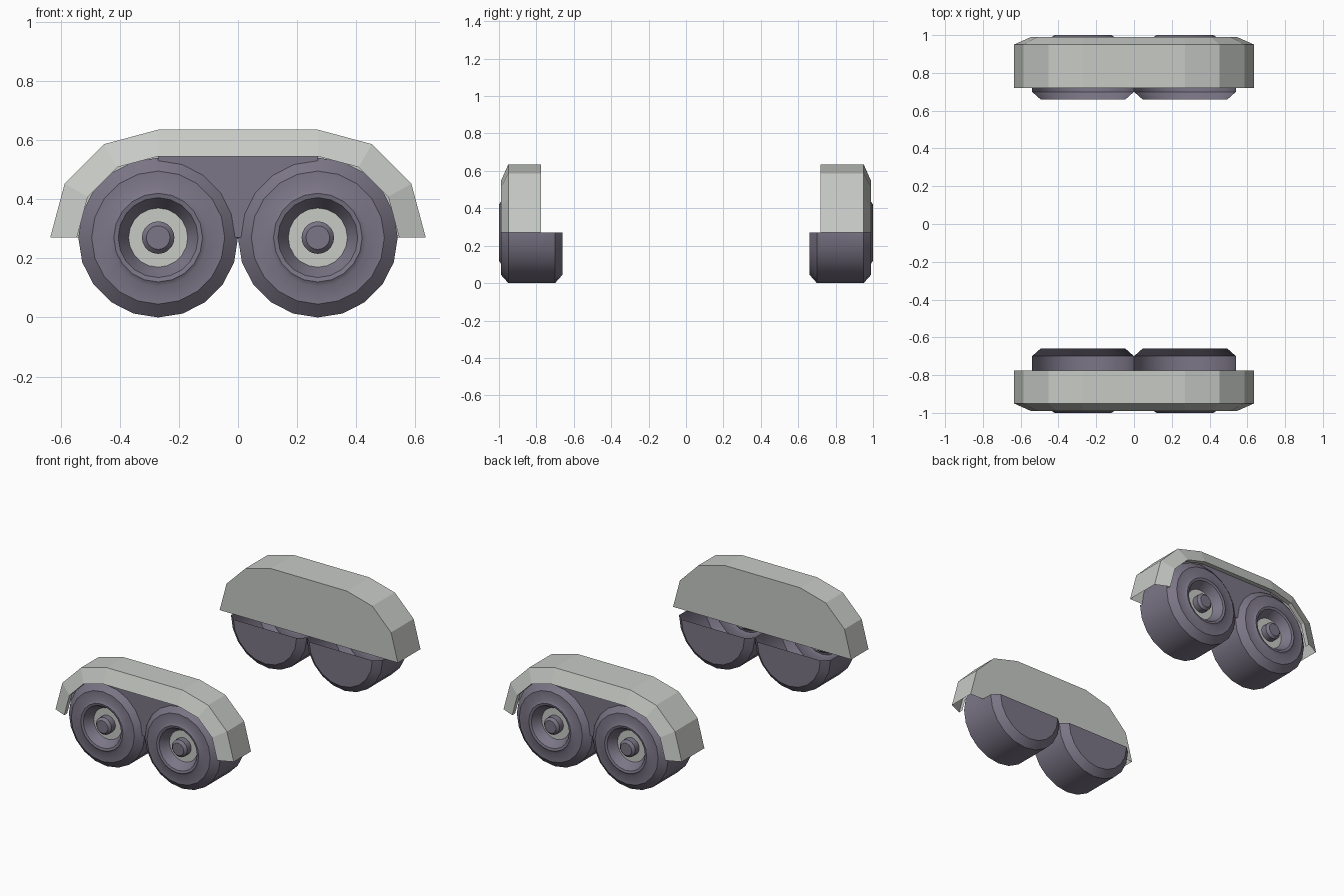
import bpy, bmesh
from math import sin, cos, pi, radians

cube = bpy.data.objects.get("Cube")
if cube:
    bpy.data.objects.remove(cube)

R = 0.27          # wheel radius, also axle height and half axle spacing


def material(name, rgb):
    m = bpy.data.materials.new(name)
    m.use_nodes = True
    m.diffuse_color = (*rgb, 1)
    m.node_tree.nodes["Principled BSDF"].inputs["Base Color"].default_value = (*rgb, 1)
    return m


GREY = material("light grey", (0.57, 0.59, 0.56))
RUBBER = material("dark purple grey", (0.20, 0.18, 0.24))


def finish(name, bm, mat, angle=None):
    bmesh.ops.remove_doubles(bm, verts=bm.verts, dist=1e-5)
    bmesh.ops.recalc_face_normals(bm, faces=bm.faces)
    mesh = bpy.data.meshes.new(name)
    bm.to_mesh(mesh)
    bm.free()
    mesh.materials.append(mat)
    ob = bpy.data.objects.new(name, mesh)
    bpy.context.collection.objects.link(ob)
    if angle:
        bpy.ops.object.select_all(action='DESELECT')
        ob.select_set(True)
        bpy.context.view_layer.objects.active = ob
        bpy.ops.object.shade_smooth_by_angle(angle=radians(angle))
    return ob


def strips(bm, rows, closed=False):
    """Skin neighbouring rows of points with quads."""
    grid = [[bm.verts.new(p) for p in row] for row in rows]
    for a, b in zip(grid, grid[1:]):
        n = len(a)
        for i in range(n if closed else n - 1):
            j = (i + 1) % n
            bm.faces.new((a[i], a[j], b[j], b[i]))
    return grid


def lathe(name, profile, cx, side, mat, wall=None, n=20):
    """Spin (radius, depth) points about an axle; depth runs inward."""
    rows = [[(cx + max(r, 1e-4) * cos(2 * pi * i / n), side * (1 - d),
              R + max(r, 1e-4) * sin(2 * pi * i / n)) for i in range(n)]
            for r, d in profile]
    bm = bmesh.new()
    strips(bm, rows, True)
    if wall:     # only the lower half continues behind the guard
        hidden = []
        for f in bm.faces:
            c = f.calc_center_median()
            if c.z > R and 1 - abs(c.y) > wall:
                hidden.append(f)
        bmesh.ops.delete(bm, geom=hidden, context='FACES')
    finish(name, bm, mat, 35)


def arch(radius, depth, side):
    """Half-round ends joined by a straight top."""
    pts = []
    for sx in (-1, 1):
        steps = range(4) if sx < 0 else range(3, -1, -1)
        for k in steps:
            a = k * pi / 6
            pts.append((sx * (R + radius * cos(a)), side * (1 - depth), R + radius * sin(a)))
    return pts


for side, label, wall in ((-1, "front", 0.225), (1, "back", 0.28)):
    # Guard: outer shell, sloped rim, short inner lip and inner wall
    bm = bmesh.new()
    grid = strips(bm, [arch(0.365, wall, side), arch(0.365, 0.05, side),
                       arch(0.275, 0.01, side), arch(0.275, 0.04, side)])
    bm.faces.new(grid[0])
    finish(label + "_wheel_guard", bm, GREY)

    # Filler panel between the wheels, following their curves
    outline = []
    for sx in (-1, 1):
        arc = [(sx * (R - 0.26 * sin(k * pi / 10)), R + 0.26 * cos(k * pi / 10))
               for k in range(6)]
        outline += arc if sx < 0 else arc[::-1]
    outline += [(R, R + 0.275), (-R, R + 0.275)]
    bm = bmesh.new()
    grid = strips(bm, [[(x, side * (1 - d), z) for x, z in outline]
                       for d in (0.04, wall - 0.01)], True)
    for ring in grid:
        bm.faces.new(ring)
    finish(label + "_filler_panel", bm, RUBBER)

    # Wheels
    for sx, end in ((-1, "right"), (1, "left")):
        name = label + "_" + end
        lathe(name + "_tire",
              [(0.10, 0.06), (0.135, 0.004), (0.15, 0), (0.165, 0.01), (0.225, 0.01),
               (R, 0.05), (R, wall), (R, 0.30), (0.225, 0.34), (0, 0.34)],
              sx * R, side, RUBBER, wall)
        lathe(name + "_hub_disc", [(0.102, 0.06), (0, 0.06)], sx * R, side, GREY)
        lathe(name + "_axle_cap", [(0.055, 0.06), (0.055, 0.02), (0.04, 0.005), (0, 0.005)],
              sx * R, side, RUBBER)
